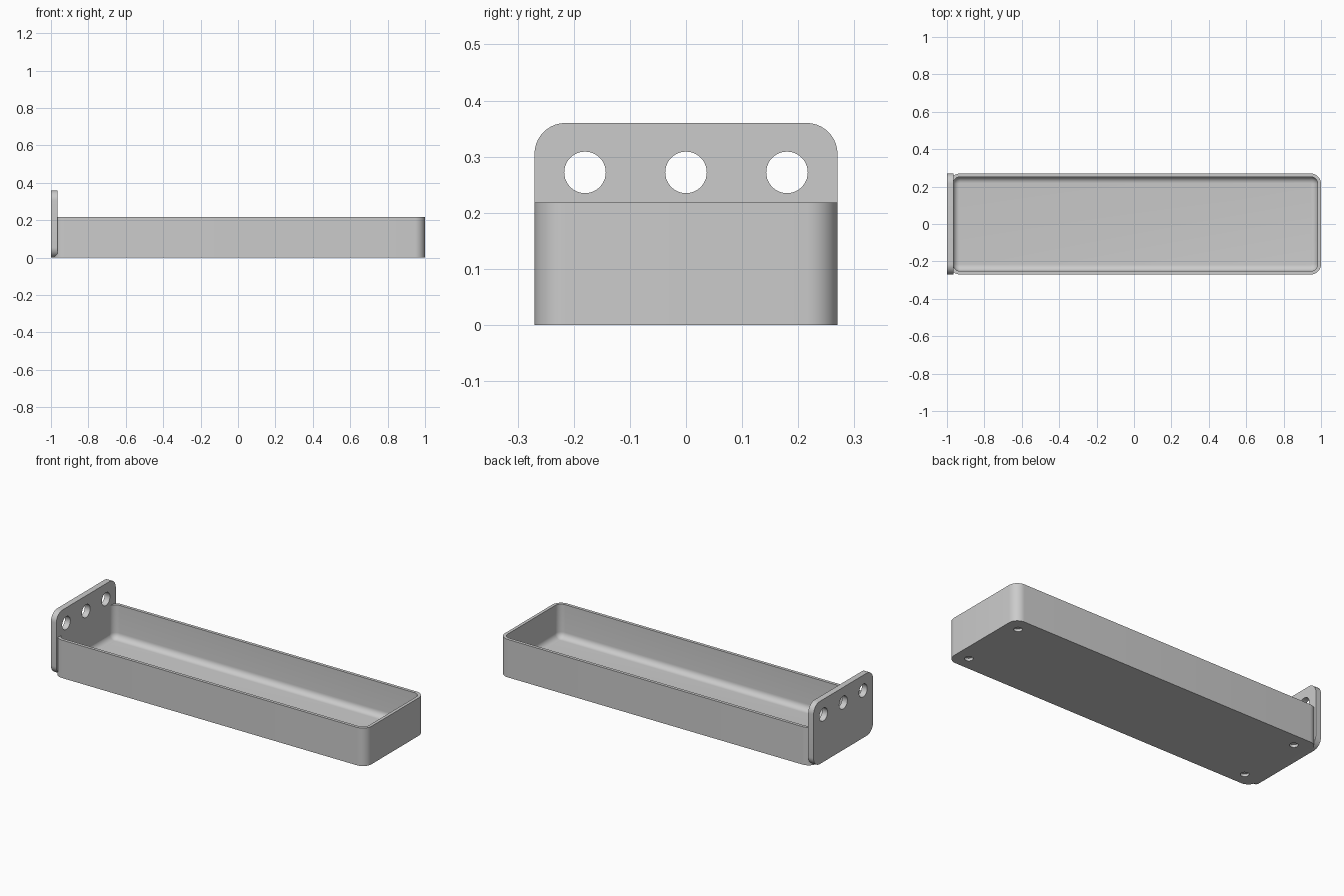
import bpy
import bmesh
import math
from mathutils import Matrix

cube = bpy.data.objects.get("Cube")
if cube:
    bpy.data.objects.remove(cube, do_unlink=True)

# Main sizes
LEFT, RIGHT, HALF_WIDTH = -0.985, 1.0, 0.27
TRAY_HEIGHT, PLATE_HEIGHT = 0.218, 0.36
PLATE_FACE = -0.966
CORNER, WALL, FLOOR, FILLET = 0.055, 0.018, 0.025, 0.034

grey = bpy.data.materials.new("plain grey")
grey.use_nodes = True
grey.diffuse_color = (0.6, 0.6, 0.6, 1)
grey.node_tree.nodes["Principled BSDF"].inputs["Base Color"].default_value = grey.diffuse_color


def rounded_rect(u0, u1, v0, v1, radius, steps=10):
    """Counter-clockwise outline of a rectangle with rounded corners."""
    centres = [(u1 - radius, v1 - radius), (u0 + radius, v1 - radius),
               (u0 + radius, v0 + radius), (u1 - radius, v0 + radius)]
    points = []
    for quarter, (cu, cv) in enumerate(centres):
        for i in range(steps + 1):
            a = math.pi / 2 * (quarter + i / steps)
            points.append((cu + radius * math.cos(a), cv + radius * math.sin(a)))
    return points


def loft(name, rings):
    """Skin a stack of matching rings and cap both ends."""
    bm = bmesh.new()
    loops = [[bm.verts.new(p) for p in ring] for ring in rings]
    for low, high in zip(loops, loops[1:]):
        for i in range(len(low)):
            j = (i + 1) % len(low)
            bm.faces.new((low[i], low[j], high[j], high[i]))
    bm.faces.new(loops[0][::-1])
    bm.faces.new(loops[-1])
    bmesh.ops.recalc_face_normals(bm, faces=bm.faces)
    return finish(name, bm)


def finish(name, bm):
    mesh = bpy.data.meshes.new(name)
    bm.to_mesh(mesh)
    bm.free()
    mesh.materials.append(grey)
    obj = bpy.data.objects.new(name, mesh)
    bpy.context.collection.objects.link(obj)
    return obj


def drill(obj, centres, radius, depth, turn=Matrix()):
    """Cut round holes, then soften the shading of the curved faces."""
    bm = bmesh.new()
    for c in centres:
        bmesh.ops.create_cone(bm, cap_ends=True, segments=40, radius1=radius, radius2=radius,
                              depth=depth, matrix=Matrix.Translation(c) @ turn)
    cutter = finish("hole_cutter", bm)
    cutter.hide_render = True
    mod = obj.modifiers.new("holes", "BOOLEAN")
    mod.operation, mod.solver, mod.object = "DIFFERENCE", "EXACT", cutter
    bpy.ops.object.select_all(action="DESELECT")
    bpy.context.view_layer.objects.active = obj
    obj.select_set(True)
    bpy.ops.object.modifier_apply(modifier=mod.name)
    bpy.data.objects.remove(cutter, do_unlink=True)
    bpy.ops.object.shade_smooth_by_angle(angle=math.radians(30))


def tray_ring(inset, z):
    outline = rounded_rect(LEFT + inset, RIGHT - inset, inset - HALF_WIDTH,
                           HALF_WIDTH - inset, CORNER - inset)
    return [(x, y, z) for x, y in outline]


# Open tray with a rounded transition from wall to floor
rings = [tray_ring(0, 0), tray_ring(0, TRAY_HEIGHT), tray_ring(WALL, TRAY_HEIGHT)]
for i in range(9):
    a = math.pi / 2 * i / 8
    rings.append(tray_ring(WALL + FILLET * (1 - math.cos(a)),
                           FLOOR + FILLET * (1 - math.sin(a))))
tray = loft("tray", rings)

# Shallow round recesses under the four corners
drill(tray, [(x, y, 0) for x in (-0.887, 0.922) for y in (-0.192, 0.192)], 0.022, 0.03)

# Upright end plate with three through holes
outline = rounded_rect(-HALF_WIDTH, HALF_WIDTH, 0, PLATE_HEIGHT, CORNER)
plate = loft("end_plate", [[(x, y, z) for y, z in outline] for x in (-1, PLATE_FACE)])
drill(plate, [(-0.98, y, 0.272) for y in (-0.18, 0, 0.18)], 0.037, 0.2,
      Matrix.Rotation(math.pi / 2, 4, "Y"))
